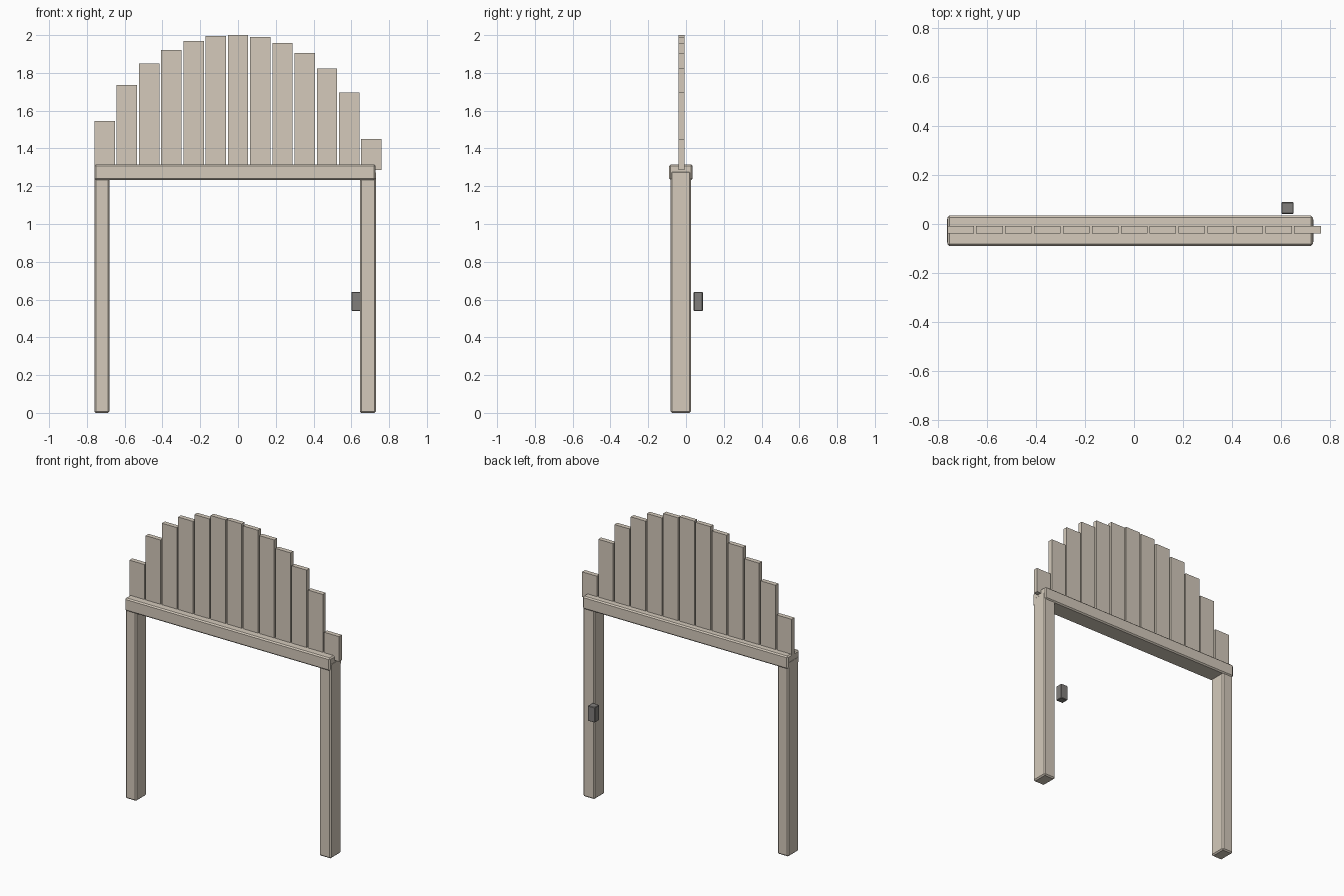
import bpy

if "Cube" in bpy.data.objects:
    bpy.data.objects.remove(bpy.data.objects["Cube"])


def material(name, rgb):
    m = bpy.data.materials.new(name)
    m.diffuse_color = (*rgb, 1)
    m.use_nodes = True
    m.node_tree.nodes["Principled BSDF"].inputs["Base Color"].default_value = m.diffuse_color
    return m


wood = material("pale_wood", (0.66, 0.59, 0.50))
metal = material("dark_metal", (0.22, 0.21, 0.20))


def box(name, x, y, z, mat, bevel=0):
    """Box from (min, max) ranges on each axis, with an optional chamfer."""
    bpy.ops.mesh.primitive_cube_add(size=1, location=[sum(r) / 2 for r in (x, y, z)])
    ob = bpy.context.object
    ob.name = name
    ob.scale = [r[1] - r[0] for r in (x, y, z)]
    bpy.ops.object.transform_apply(location=False, rotation=False, scale=True)
    ob.data.materials.append(mat)
    if bevel:
        b = ob.modifiers.new("edge", 'BEVEL')
        b.width = bevel
        b.segments = 1
    return ob


# Posts, rising partly into the rail
box("left_post", (-0.761, -0.68), (-0.082, 0.027), (0, 1.28), wood, 0.008)
box("right_post", (0.645, 0.73), (-0.082, 0.027), (0, 1.28), wood, 0.008)

# Top rail
box("top_rail", (-0.76, 0.728), (-0.089, 0.034), (1.232, 1.316), wood, 0.008)

# Arched row of slats
tops = [1.545, 1.737, 1.85, 1.922, 1.97, 1.995, 2.0,
        1.99, 1.958, 1.905, 1.823, 1.695, 1.45]
for i, top in enumerate(tops):
    x = -0.76 + 0.1177 * i
    box(f"slat_{i + 1}", (x, x + 0.108), (-0.039, -0.009), (1.286, top), wood)

# Latch block behind the right post
box("latch", (0.60, 0.65), (0.041, 0.089), (0.54, 0.64), metal, 0.003)
